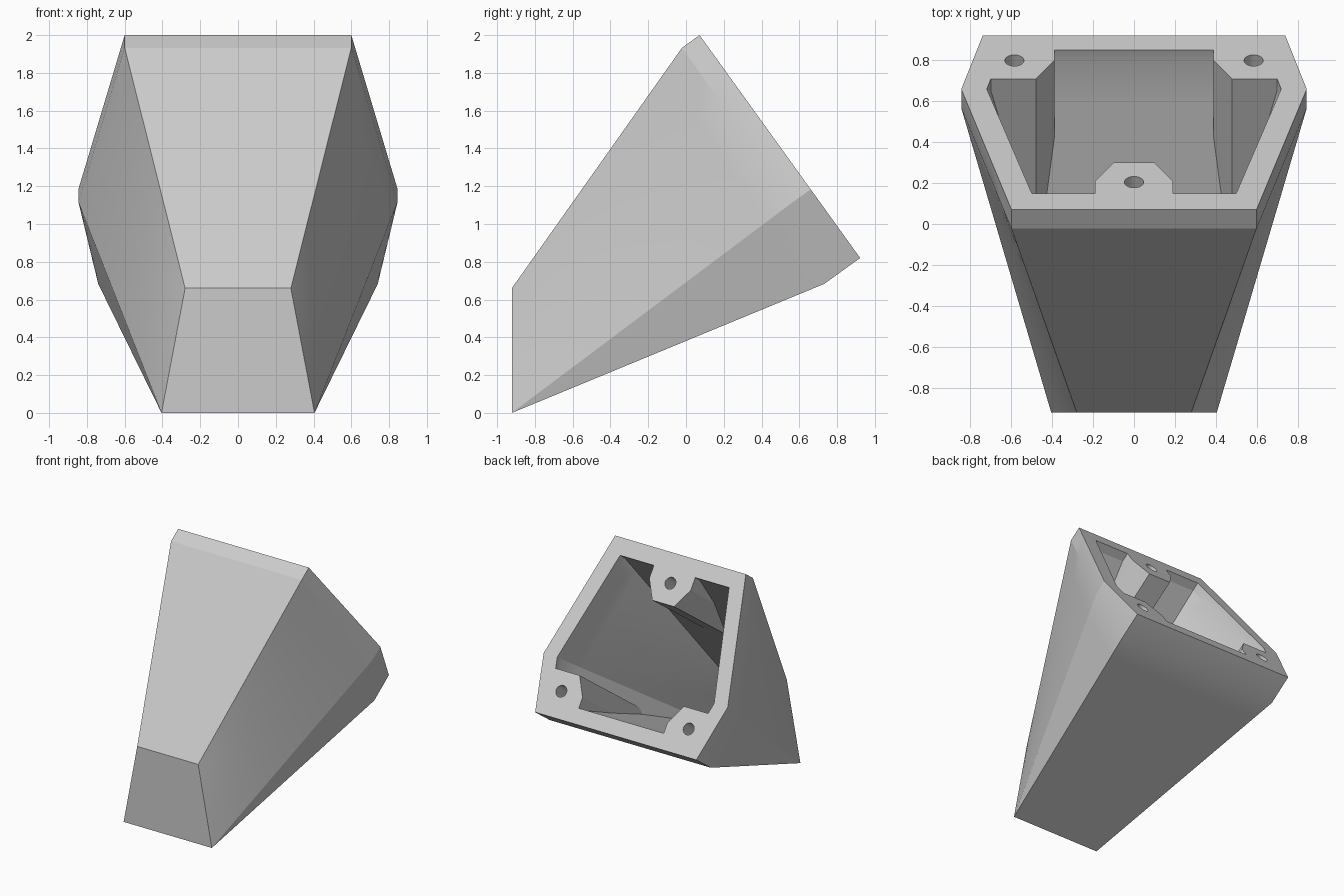
import bpy, bmesh, math
from mathutils import Vector

if "Cube" in bpy.data.objects:
    bpy.data.objects.remove(bpy.data.objects["Cube"], do_unlink=True)

NORMAL = Vector((0, 0.811, 0.585))       # direction the open rim faces


def on_rim(x, y, depth=0.0):
    """Point on the sloping rim plane, sunk by depth into the body."""
    return Vector((x, y, 2 - (y - 0.072) * 1.388)) - NORMAL * depth


def mirrored(half):
    """Close a half outline by adding its mirror image across x = 0."""
    return half + [Vector((-p.x, p.y, p.z)) for p in reversed(half)]


def resample(ring, count):
    """Split each outline edge so that twisted walls curve smoothly."""
    return [p.lerp(ring[(i + 1) % len(ring)], j / count)
            for i, p in enumerate(ring) for j in range(count)]


def loft(name, sections, edge_cuts=1, steps=1):
    """Skin a closed solid through outlines; only the last span gets steps."""
    rings = [resample(s, edge_cuts) for s in sections]
    a, b = rings[-2:]
    rings[-1:] = [[p.lerp(q, i / steps) for p, q in zip(a, b)]
                  for i in range(1, steps + 1)]
    bm = bmesh.new()
    verts = [[bm.verts.new(p) for p in r] for r in rings]
    n = len(rings[0])
    for lo, hi in zip(verts, verts[1:]):
        for i in range(n):
            j = (i + 1) % n
            bm.faces.new((lo[i], lo[j], hi[j], hi[i]))
    bm.faces.new(verts[0])
    bm.faces.new(verts[-1])
    bmesh.ops.remove_doubles(bm, verts=bm.verts, dist=1e-5)
    bmesh.ops.recalc_face_normals(bm, faces=bm.faces)
    mesh = bpy.data.meshes.new(name)
    bm.to_mesh(mesh)
    bm.free()
    obj = bpy.data.objects.new(name, mesh)
    bpy.context.collection.objects.link(obj)
    return obj


def subtract(target, cutter):
    """Cut one solid out of another and discard the cutter."""
    cutter.hide_render = True
    mod = target.modifiers.new("cut", 'BOOLEAN')
    mod.operation, mod.solver, mod.object = 'DIFFERENCE', 'EXACT', cutter
    bpy.context.view_layer.objects.active = target
    bpy.ops.object.modifier_apply(modifier=mod.name)
    bpy.data.objects.remove(cutter, do_unlink=True)


def prism(name, outline, top, bottom):
    """Straight extrusion of an (x, y) rim outline along the rim normal."""
    return loft(name, [[on_rim(x, y, d) for x, y in outline] for d in (top, bottom)])


# Outer body: six-sided rim, short straight collar, twisted taper to the base
RIM = [(0.6, 0.072), (0.845, 0.66), (0.74, 0.922)]
rim = mirrored([on_rim(x, y) for x, y in RIM])
collar = mirrored([on_rim(x, y, d) for (x, y), d in zip(RIM, (0.115, 0.115, 0.235))])
base = mirrored([Vector((0.28, -0.922, 0.66)), Vector((0.405, -0.922, 0)),
                 Vector((0.405, -0.922, 0))])
body = loft("tapered_housing", [rim, collar, base], 6, 10)

# Cavity following the outer walls
INNER = [(0.5, 0.15), (0.72, 0.66), (0.645, 0.85)]
mouth, throat = [mirrored([on_rim(x, y, d) for x, y in INNER]) for d in (-0.1, 0.07)]
floor = mirrored([Vector((0.2, -0.8, 0.62)), Vector((0.31, -0.8, 0.18)),
                  Vector((0.31, -0.8, 0.18))])
cavity = loft("cavity", [mouth, throat, floor], 5, 8)

# Screw bosses kept standing inside the cavity
for side in (1, -1):
    corner = [(0.48, 0.71), (0.39, 0.8), (0.39, 1.0), (1, 1.0), (1, 0.71)]
    subtract(cavity, prism("rear_boss", [(side * x, y) for x, y in corner], -0.3, 1.0))
subtract(cavity, prism("front_boss", [(0.19, 0), (0.19, 0.21), (0.1, 0.3),
                                      (-0.1, 0.3), (-0.19, 0.21), (-0.19, 0)], -0.3, 1.0))
subtract(body, cavity)

# Screw holes
for cx, cy in ((0, 0.205), (0.585, 0.8), (-0.585, 0.8)):
    circle = [(cx + 0.047 * math.cos(t), cy + 0.0275 * math.sin(t))
              for t in (math.tau * i / 24 for i in range(24))]
    subtract(body, prism("screw_hole", circle, -0.1, 0.3))

# Plain grey material
grey = bpy.data.materials.new("light_grey")
grey.use_nodes = True
colour = (0.6, 0.6, 0.6, 1)
grey.diffuse_color = colour
grey.node_tree.nodes["Principled BSDF"].inputs["Base Color"].default_value = colour
body.data.materials.clear()
body.data.materials.append(grey)
for poly in body.data.polygons:
    poly.material_index = 0

# Smooth the twisted walls, keep the real edges crisp
bpy.ops.object.select_all(action='DESELECT')
body.select_set(True)
bpy.context.view_layer.objects.active = body
bpy.ops.object.shade_smooth_by_angle(angle=math.radians(15))
